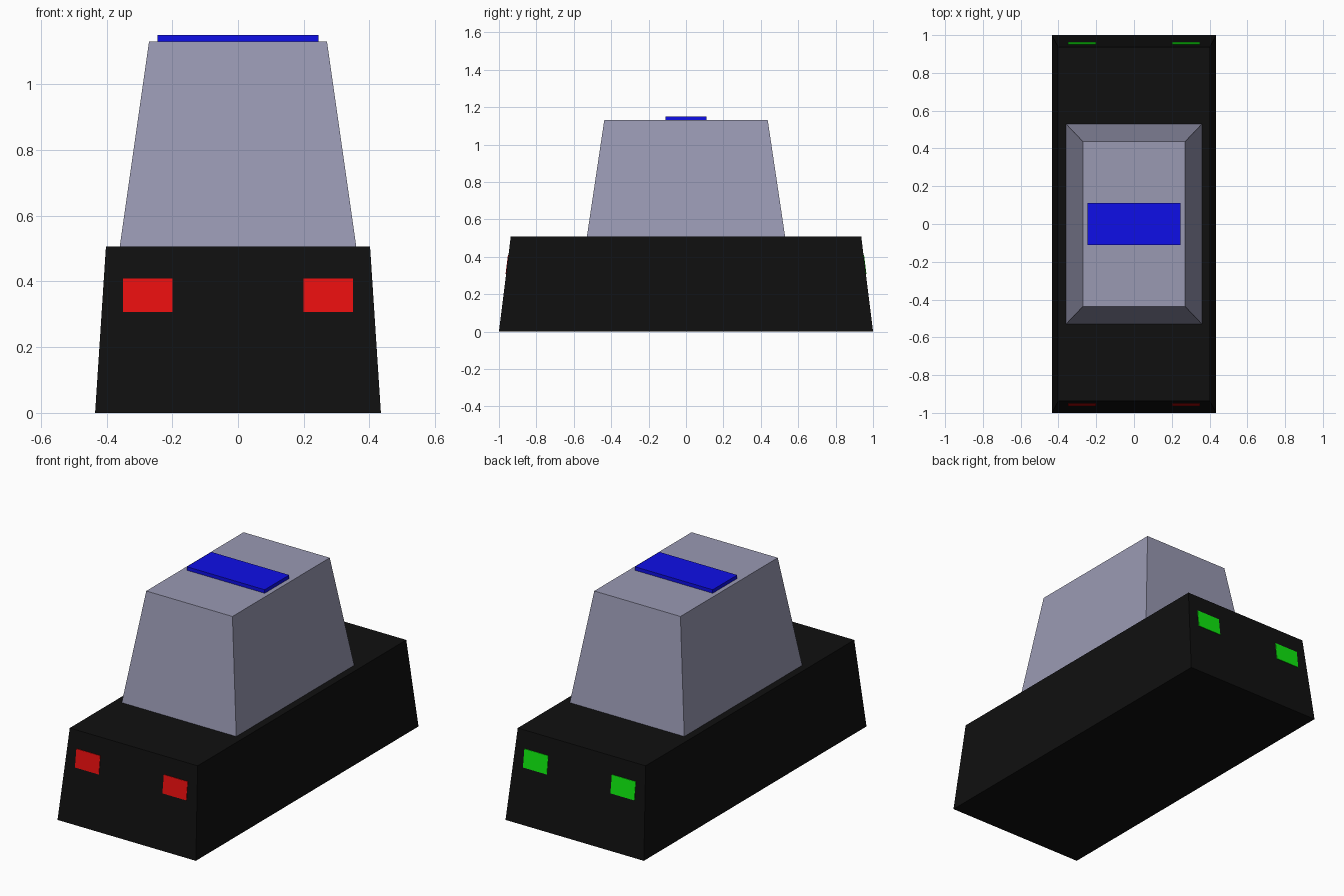
import bpy

if "Cube" in bpy.data.objects:
    bpy.data.objects.remove(bpy.data.objects["Cube"])


def material(name, rgb):
    m = bpy.data.materials.new(name)
    m.diffuse_color = (*rgb, 1.0)
    m.use_nodes = True
    m.node_tree.nodes["Principled BSDF"].inputs["Base Color"].default_value = m.diffuse_color
    return m


BLACK = material("black_paint", (0.005, 0.005, 0.005))
GREY = material("blue_grey", (0.32, 0.32, 0.45))
BLUE = material("blue_panel", (0.005, 0.005, 0.9))
RED = material("red_lamp", (0.9, 0.005, 0.005))
GREEN = material("green_lamp", (0.005, 0.9, 0.005))


def tapered_box(name, z0, z1, bottom, top, mat):
    """Box whose bottom and top rectangles have their own half sizes."""
    corners = ((-1, -1), (1, -1), (1, 1), (-1, 1))
    verts = [(sx * h[0], sy * h[1], z)
             for z, h in ((z0, bottom), (z1, top)) for sx, sy in corners]
    sides = [(i, (i + 1) % 4, (i + 1) % 4 + 4, i + 4) for i in range(4)]
    add_mesh(name, verts, [(3, 2, 1, 0), (4, 5, 6, 7)] + sides, mat)


def add_mesh(name, verts, faces, mat):
    mesh = bpy.data.meshes.new(name)
    mesh.from_pydata(verts, [], faces)
    mesh.materials.append(mat)
    obj = bpy.data.objects.new(name, mesh)
    bpy.context.collection.objects.link(obj)


BODY_TOP = 0.507
ROOF = 1.13

# Main body, cabin and roof panel
tapered_box("body", 0, BODY_TOP, (0.435, 1.0), (0.402, 0.937), BLACK)
tapered_box("cabin", BODY_TOP, ROOF, (0.36, 0.53), (0.271, 0.437), GREY)
tapered_box("roof_panel", ROOF, 1.15, (0.245, 0.11), (0.245, 0.11), BLUE)


# Lamps: thin plates lying on the sloped end faces
def lamp(name, side, end, mat):
    x0, x1 = sorted((side * 0.2, side * 0.35))
    verts = []
    for off in (-0.002, 0.003):
        for x, z in ((x0, 0.307), (x1, 0.307), (x1, 0.409), (x0, 0.409)):
            y = 1.0 - 0.063 * z / BODY_TOP + off
            verts.append((x * -end, end * y, z))
    sides = [(i, (i + 1) % 4, (i + 1) % 4 + 4, i + 4) for i in range(4)]
    add_mesh(name, verts, [(3, 2, 1, 0), (4, 5, 6, 7)] + sides, mat)


for side, label in ((-1, "a"), (1, "b")):
    lamp("front_lamp_" + label, side, -1, RED)
    lamp("rear_lamp_" + label, side, 1, GREEN)
